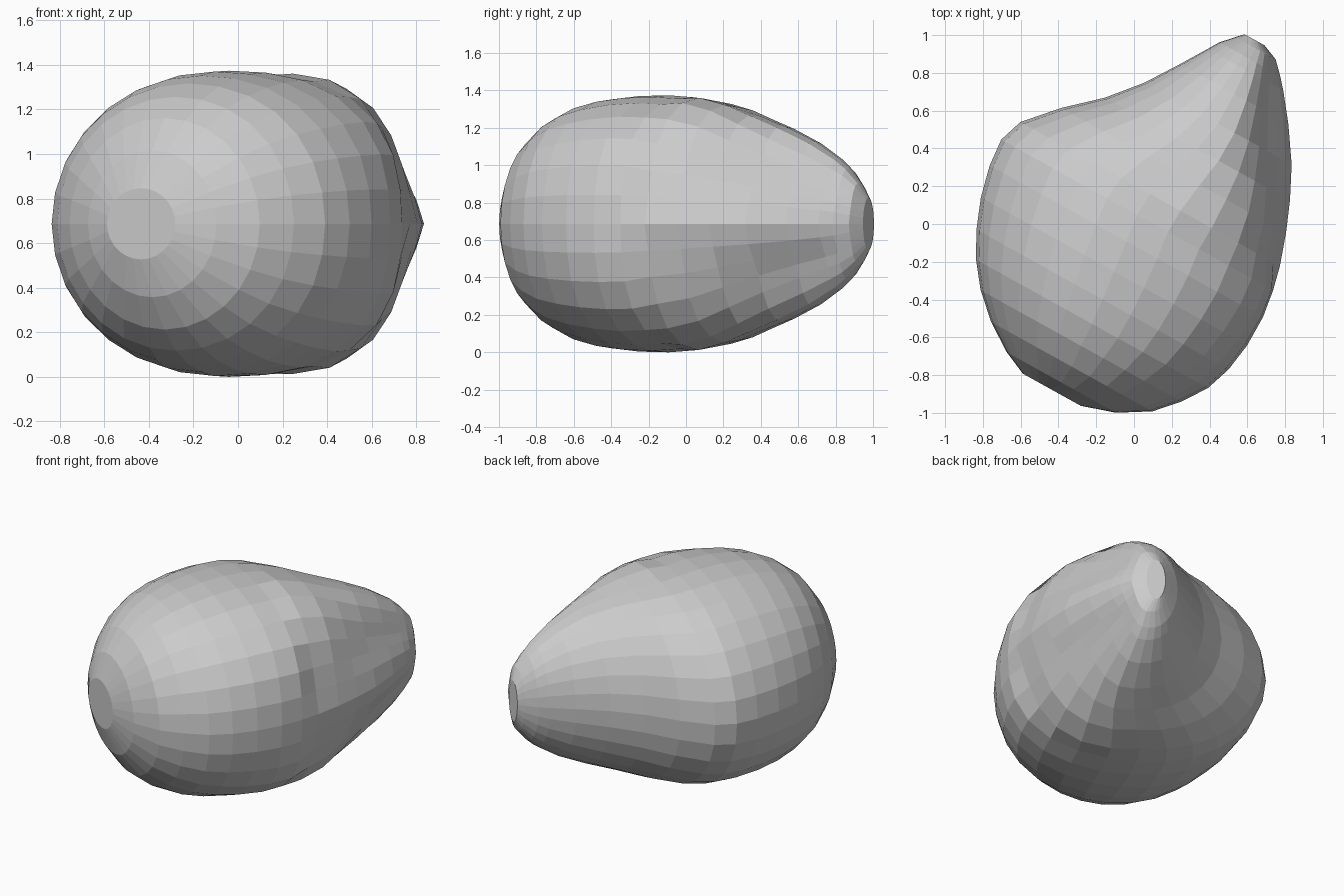
import bpy, bmesh
from math import sin, cos, tau

SIDES = 28
MID_Z = 0.687
# tilted long axis of the body, and the sideways direction, in plan
AX, AY = 0.485, 0.875

# stations along the axis: distance, left edge, right edge, half height, right shoulder bulge
STATIONS = [
    (-0.978, -0.13, 0.22, 0.16, 0),
    (-0.92, -0.26, 0.40, 0.33, 0),
    (-0.82, -0.41, 0.566, 0.475, 0),
    (-0.70, -0.54, 0.675, 0.57, 0.01),
    (-0.57, -0.64, 0.763, 0.63, 0.02),
    (-0.43, -0.715, 0.811, 0.665, 0.03),
    (-0.27, -0.777, 0.835, 0.683, 0.05),
    (-0.10, -0.818, 0.836, 0.687, 0.07),
    (0.05, -0.831, 0.814, 0.676, 0.08),
    (0.18, -0.788, 0.783, 0.657, 0.07),
    (0.35, -0.635, 0.726, 0.622, 0.05),
    (0.51, -0.459, 0.661, 0.575, -0.03),
    (0.68, -0.315, 0.577, 0.52, -0.13),
    (0.86, -0.196, 0.457, 0.44, -0.19),
    (1.00, -0.108, 0.349, 0.35, -0.18),
    (1.06, -0.071, 0.297, 0.295, -0.12),
    (1.125, -0.01, 0.234, 0.215, -0.03),
    (1.162, 0.025, 0.145, 0.14, 0),
]

# fruit body: near-elliptical rings lofted along the tilted axis
bm = bmesh.new()
rings = []
for t, left, right, h, bulge in STATIONS:
    c, w = (left + right) / 2, (right - left) / 2
    ring = []
    for i in range(SIDES):
        a = tau * i / SIDES
        f = 1
        if cos(a) > 0 and bulge:
            wedge = 0.05 if t > 0.1 else 0
            f += bulge * sin(2 * a) ** 2 - wedge * sin(4 * a) * (1 if sin(a) > 0 else -1)
        s = c + w * f * cos(a)
        ring.append(bm.verts.new((AX * t + AY * s, AY * t - AX * s,
                                  MID_Z + h * f * sin(a))))
    rings.append(ring)
for r0, r1 in zip(rings, rings[1:]):
    for i in range(SIDES):
        j = (i + 1) % SIDES
        bm.faces.new((r0[i], r0[j], r1[j], r1[i]))
bm.faces.new(rings[0])
bm.faces.new(rings[-1])
bmesh.ops.recalc_face_normals(bm, faces=bm.faces)

mesh = bpy.data.meshes.new("pear_body")
bm.to_mesh(mesh)
bm.free()
body = bpy.data.objects.new("pear_body", mesh)
bpy.context.collection.objects.link(body)
